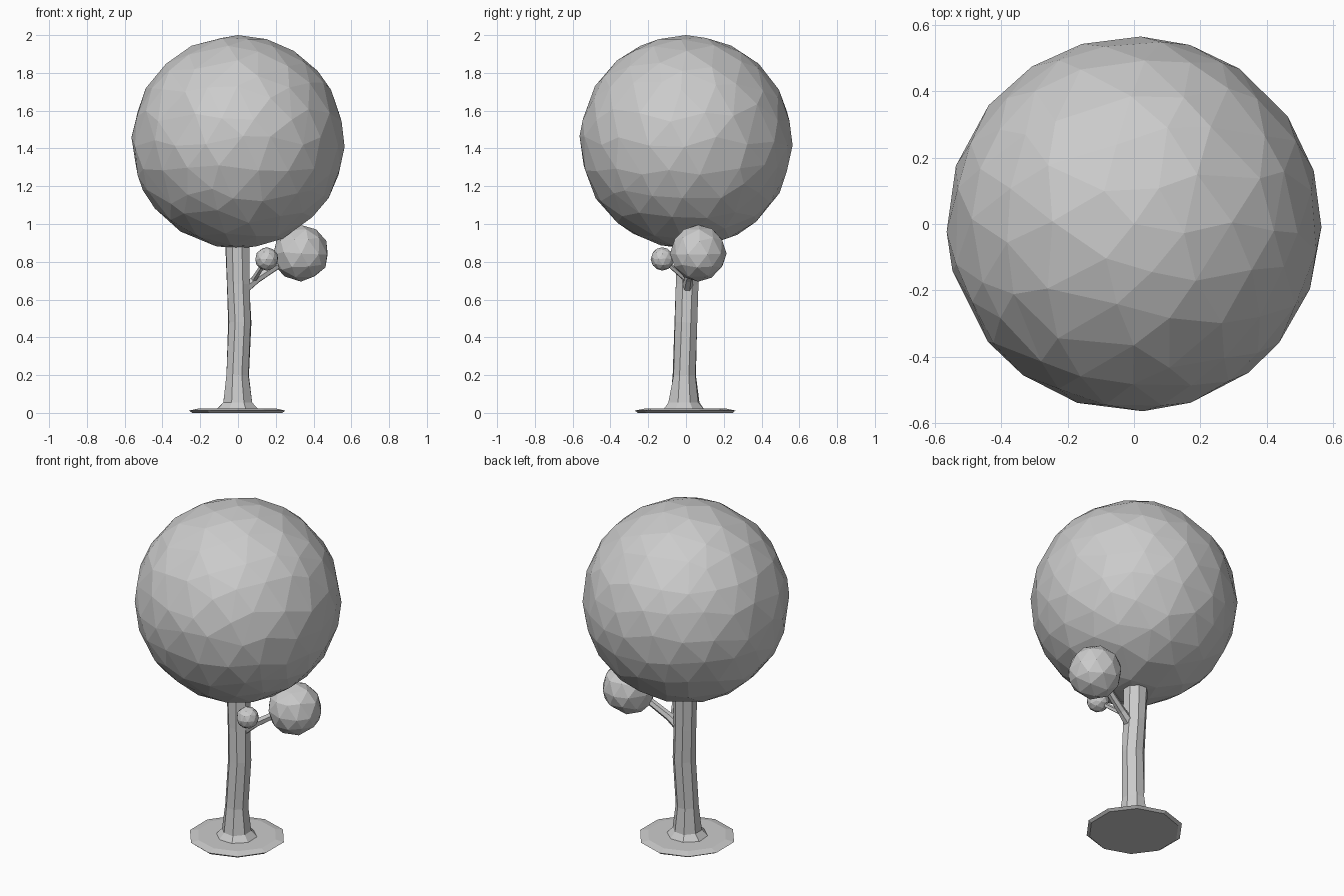
import bpy, bmesh, math, random
from mathutils import Vector

if "Cube" in bpy.data.objects:
    bpy.data.objects.remove(bpy.data.objects["Cube"])

random.seed(4)


def finish(bm, name):
    bmesh.ops.recalc_face_normals(bm, faces=bm.faces)
    mesh = bpy.data.meshes.new(name)
    bm.to_mesh(mesh)
    bm.free()
    obj = bpy.data.objects.new(name, mesh)
    bpy.context.collection.objects.link(obj)
    return obj


def foliage(name, center, radius, subdivisions, jitter):
    # Faceted ball with vertices nudged along its surface
    bm = bmesh.new()
    bmesh.ops.create_icosphere(bm, subdivisions=subdivisions, radius=1)
    for v in bm.verts:
        nudge = Vector([random.uniform(-jitter, jitter) for _ in range(3)])
        if abs(v.co.z) > 0.99:
            nudge *= 0
        v.co = Vector(center) + (v.co + nudge).normalized() * radius
    return finish(bm, name)


def loft(name, rings, sides, wobble=0.0):
    # Horizontal or tilted rings (center, radius) skinned along their path
    bm = bmesh.new()
    loops = []
    for i, (c, r) in enumerate(rings):
        c = Vector(c)
        a = Vector(rings[max(i - 1, 0)][0])
        b = Vector(rings[min(i + 1, len(rings) - 1)][0])
        rot = Vector((0, 0, 1)).rotation_difference((b - a).normalized())
        loop = []
        for k in range(sides):
            t = math.tau * (k + 0.5) / sides
            rr = r * (1 + random.uniform(-wobble, wobble))
            loop.append(bm.verts.new(c + rot @ Vector((rr * math.cos(t), rr * math.sin(t), 0))))
        loops.append(loop)
    for lo, hi in zip(loops, loops[1:]):
        for k in range(sides):
            n = (k + 1) % sides
            bm.faces.new((lo[k], lo[n], hi[n], hi[k]))
    bm.faces.new(loops[0][::-1])
    bm.faces.new(loops[-1])
    return finish(bm, name)


# Foliage balls
foliage("canopy", (0, 0, 1.435), 0.565, 3, 0.06)
foliage("branch_foliage", (0.333, 0.065, 0.845), 0.15, 2, 0.06)
foliage("twig_foliage", (0.152, -0.125, 0.815), 0.062, 2, 0.06)

# Gently bent trunk with flared foot
loft("trunk", [
    ((-0.003, -0.01, 0.01), 0.125),
    ((-0.003, -0.01, 0.055), 0.085),
    ((-0.003, -0.01, 0.20), 0.064),
    ((0.010, 0.0, 0.48), 0.064),
    ((0.000, 0.008, 0.68), 0.065),
    ((-0.005, 0.01, 0.95), 0.067),
], 8, 0.06)

# Branch and its side twig
loft("branch", [((0.03, 0.005, 0.655), 0.03), ((0.10, 0.015, 0.71), 0.024),
                ((0.30, 0.06, 0.84), 0.019)], 6)
loft("twig", [((0.08, 0.01, 0.70), 0.016), ((0.15, -0.12, 0.81), 0.012)], 5)

# Thin disc of soil
loft("ground_disc", [((-0.005, -0.005, 0.0), 0.25), ((-0.005, -0.005, 0.012), 0.265),
                     ((-0.005, -0.005, 0.022), 0.22)], 10, 0.015)
